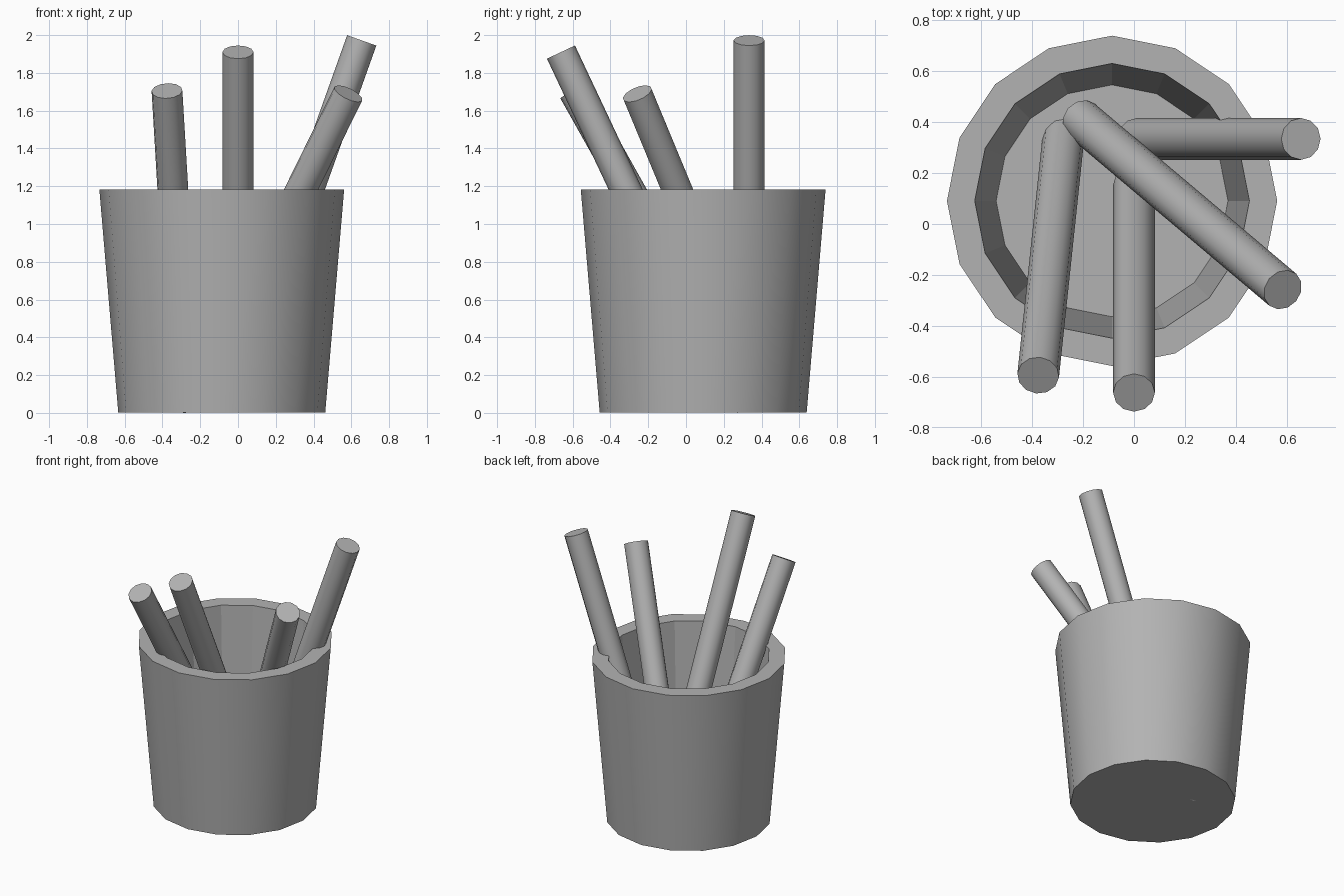
import bpy, bmesh, math
from mathutils import Vector

if "Cube" in bpy.data.objects:
    bpy.data.objects.remove(bpy.data.objects["Cube"])

grey = bpy.data.materials.new("dark_grey")
grey.diffuse_color = (0.45, 0.45, 0.45, 1)
grey.use_nodes = True
grey.node_tree.nodes["Principled BSDF"].inputs["Base Color"].default_value = grey.diffuse_color


def make_object(name, bm):
    bmesh.ops.recalc_face_normals(bm, faces=bm.faces)
    mesh = bpy.data.meshes.new(name)
    bm.to_mesh(mesh)
    bm.free()
    mesh.materials.append(grey)
    obj = bpy.data.objects.new(name, mesh)
    bpy.context.collection.objects.link(obj)
    return obj


def lathe(name, profile, sides, smooth_bands):
    """Closed turned solid: rings of (radius, z), capped at first and last ring."""
    bm = bmesh.new()
    rings = []
    for r, z in profile:
        angles = [2 * math.pi * i / sides for i in range(sides)]
        rings.append([bm.verts.new((r * math.cos(a), r * math.sin(a), z)) for a in angles])
    for band, (lo, hi) in enumerate(zip(rings, rings[1:])):
        for i in range(sides):
            j = (i + 1) % sides
            face = bm.faces.new((lo[i], lo[j], hi[j], hi[i]))
            face.smooth = band in smooth_bands
    bm.faces.new(rings[0])
    bm.faces.new(rings[-1])
    return make_object(name, bm)


# Tapered cup: smooth outside, flat rim, faceted inside, floor
cup = lathe("cup", [(0.548, 0.003), (0.648, 1.183), (0.539, 1.183), (0.455, 0.08)], 16, {0})
cup.location = (-0.086, 0.091, 0)

# Leaning sticks: centre of lower end, centre of upper end
STICK_RADIUS = 0.082
sticks = {
    "stick_left": ((-0.277, 0.341, 0.04), (-0.376, -0.594, 1.705)),
    "stick_middle": ((0.0, 0.153, 0.18), (0.0, -0.662, 1.91)),
    "stick_right_front": ((-0.207, 0.409, 0.083), (0.584, -0.258, 1.69)),
    "stick_right_back": ((0.012, 0.334, 0.17), (0.655, 0.334, 1.972)),
}
for name, (foot, tip) in sticks.items():
    axis = Vector(tip) - Vector(foot)
    stick = lathe(name, [(STICK_RADIUS, 0), (STICK_RADIUS, axis.length)], 12, {0})
    stick.location = foot
    stick.rotation_mode = 'QUATERNION'
    stick.rotation_quaternion = axis.to_track_quat('Z', 'Y')
